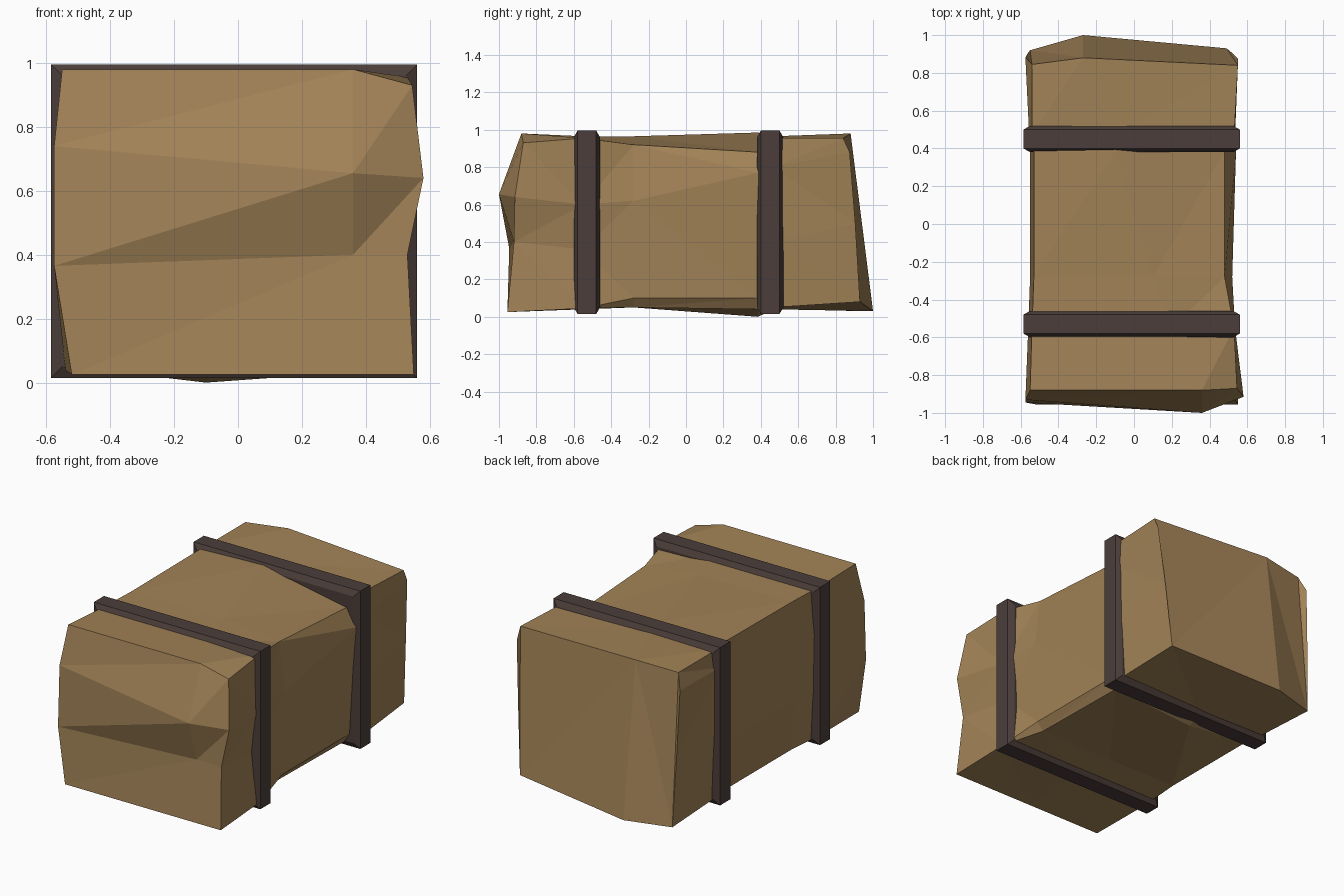
import bpy, bmesh

if "Cube" in bpy.data.objects:
    bpy.data.objects.remove(bpy.data.objects["Cube"])


def material(name, rgb):
    m = bpy.data.materials.new(name)
    m.diffuse_color = (*rgb, 1)
    m.use_nodes = True
    m.node_tree.nodes["Principled BSDF"].inputs["Base Color"].default_value = m.diffuse_color
    return m


def finish(bm, name, mat):
    bmesh.ops.recalc_face_normals(bm, faces=bm.faces[:])
    me = bpy.data.meshes.new(name)
    bm.to_mesh(me)
    bm.free()
    me.materials.append(mat)
    ob = bpy.data.objects.new(name, me)
    bpy.context.collection.objects.link(ob)
    return ob


def bridge(bm, a, b):
    n = len(a)
    for i in range(n):
        j = (i + 1) % n
        bm.faces.new((a[i], a[j], b[j], b[i]))


cloth = material("tan_cloth", (0.36, 0.225, 0.095))
leather = material("dark_leather", (0.07, 0.048, 0.042))

# Bale cross-sections (x, z): bottom left, bottom mid, bottom right,
# right side x3, top mid, top left, left side x2
front = [(-.52, .025), (0, .025), (.55, .025), (.53, .40), (.58, .64), (.545, .93),
         (.36, .98), (-.55, .98), (-.575, .74), (-.575, .365)]
front_y = [-.955, -.955, -.955, -.92, -.915, -.87, -.88, -.88, -.93, -.945]
front_strap = [(-.54, .04), (0, .04), (.54, .045), (.51, .36), (.535, .6), (.53, .955),
               (.2, .965), (-.54, .965), (-.56, .7), (-.555, .36)]
waist = [(-.53, .05), (-.05, .05), (.46, .05), (.50, .10), (.52, .62), (.48, .92),
         (.10, .965), (-.53, .965), (-.55, .7), (-.55, .36)]
waist_back = [(-.53, .05), (-.10, .0), (.46, .04), (.50, .10), (.54, .77), (.48, .88),
              (-.10, .985), (-.53, .97), (-.55, .7), (-.55, .36)]
back_strap = [(-.54, .045), (-.10, .04), (.51, .05), (.53, .4), (.535, .8), (.53, .955),
              (-.10, .965), (-.54, .96), (-.555, .85), (-.555, .45)]
back = [(-.55, .03), (-.27, .03), (.49, .08), (.52, .5), (.55, .88), (.55, .955),
        (-.27, .98), (-.54, .96), (-.575, .87), (-.565, .45)]
back_y = [.92, 1.0, .93, .905, .875, .84, .88, .845, .88, .90]

stations = [(front, front_y), (front_strap, [-.55] * 10), (waist, [-.28] * 10),
            (waist_back, [.385] * 10), (back_strap, [.47] * 10), (back, back_y)]

# Lofted bale body
bm = bmesh.new()
rings = [[bm.verts.new((x, y, z)) for (x, z), y in zip(sec, ys)] for sec, ys in stations]
for a, b in zip(rings, rings[1:]):
    bridge(bm, a, b)

# Dented front end
f = rings[0] + [bm.verts.new((.36, -1.0, .655)), bm.verts.new((.36, -.92, .40))]
for idx in [(7, 6, 8), (8, 6, 10), (8, 10, 9), (9, 10, 11), (9, 11, 0), (0, 11, 1), (1, 11, 2),
            (2, 11, 3), (11, 10, 4), (11, 4, 3), (10, 5, 4), (10, 6, 5)]:
    bm.faces.new([f[i] for i in idx])

# Back end, folded along one vertical ridge
r = rings[-1]
for idx in [(0, 1, 6, 7, 8, 9), (1, 2, 3, 4, 5, 6)]:
    bm.faces.new([r[i] for i in idx])
bmesh.ops.triangulate(bm, faces=bm.faces[:])
finish(bm, "bale_body", cloth)

# Straps: closed bands with a chamfered section (y offset, inset)
section = [(-.05, 0), (.05, 0), (.07, .035), (.07, .12), (-.07, .12), (-.07, .035)]
for name, yc in (("front_strap", -.53), ("back_strap", .45)):
    bm = bmesh.new()
    loops = []
    for dy, d in section:
        x0, x1, z0, z1 = -.585 + d, .56 - d, .015 + d, .995 - d
        loops.append([bm.verts.new((x, yc + dy, z))
                      for x, z in ((x0, z0), (x1, z0), (x1, z1), (x0, z1))])
    for i, a in enumerate(loops):
        bridge(bm, a, loops[(i + 1) % len(loops)])
    finish(bm, name, leather)
